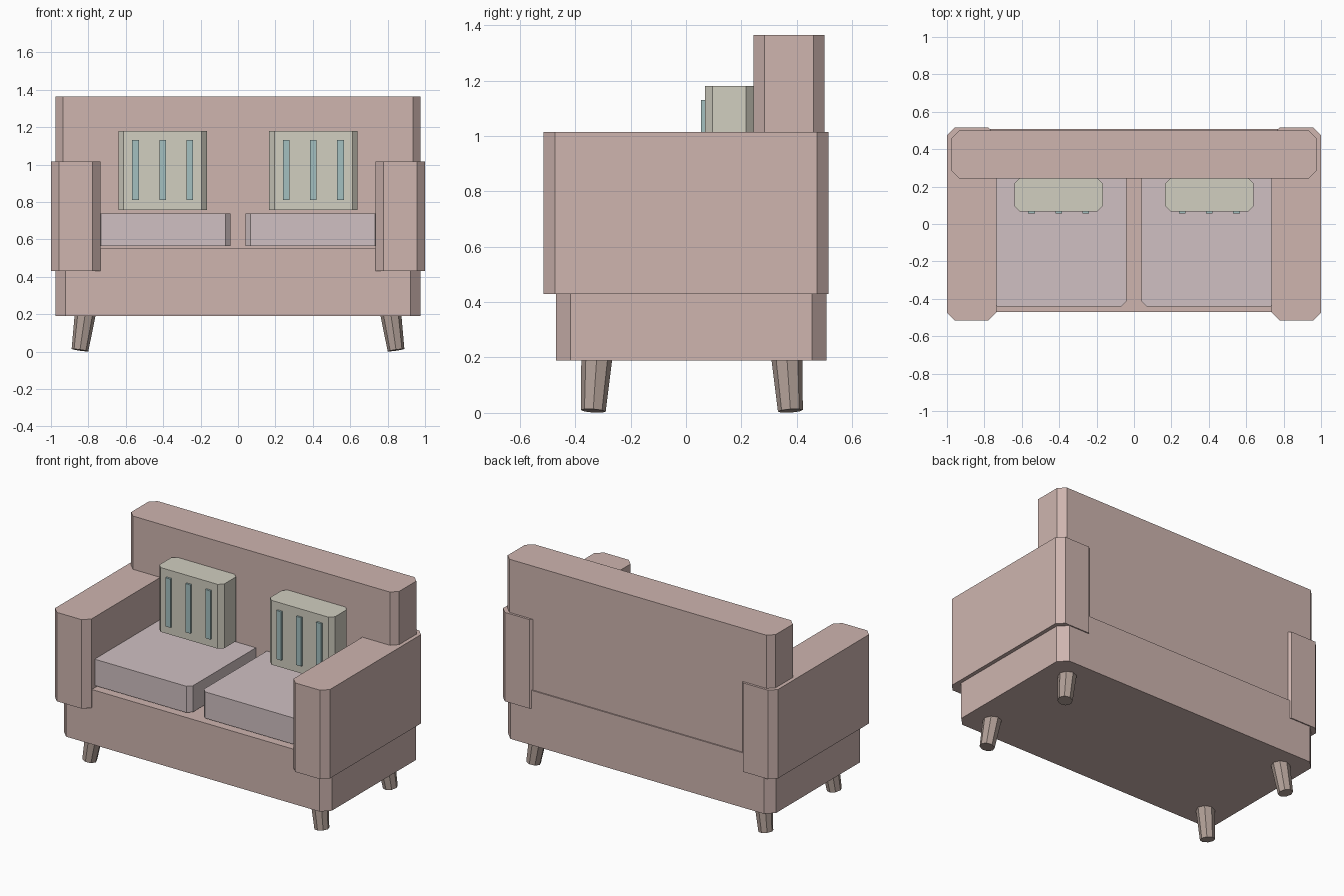
import bpy, bmesh
from mathutils import Vector, Matrix

if "Cube" in bpy.data.objects:
    bpy.data.objects.remove(bpy.data.objects["Cube"])


def material(name, rgb):
    m = bpy.data.materials.new(name)
    m.diffuse_color = (*rgb, 1)
    m.use_nodes = True
    m.node_tree.nodes["Principled BSDF"].inputs["Base Color"].default_value = m.diffuse_color
    return m


BODY = material("body_fabric", (0.62, 0.46, 0.43))
SEAT = material("seat_fabric", (0.63, 0.53, 0.54))
PILLOW = material("pillow_fabric", (0.64, 0.62, 0.53))
STRIPE = material("stripe_fabric", (0.37, 0.53, 0.53))
WOOD = material("leg_wood", (0.44, 0.35, 0.31))


def finish(bm, name, mat):
    bmesh.ops.recalc_face_normals(bm, faces=bm.faces)
    me = bpy.data.meshes.new(name)
    bm.to_mesh(me)
    bm.free()
    me.materials.append(mat)
    ob = bpy.data.objects.new(name, me)
    bpy.context.collection.objects.link(ob)
    return ob


def block(name, xs, ys, zs, cut, mat):
    """Box between the given ranges with its vertical edges chamfered."""
    bm = bmesh.new()
    bmesh.ops.create_cube(bm, size=1)
    for v in bm.verts:
        v.co = [r[0] if c < 0 else r[1] for c, r in zip(v.co, (xs, ys, zs))]
    if cut:
        upright = [e for e in bm.edges
                   if abs(e.verts[0].co.z - e.verts[1].co.z) > 1e-4]
        bmesh.ops.bevel(bm, geom=upright, offset=cut, segments=1,
                        affect='EDGES', profile=0.5)
    return finish(bm, name, mat)


def leg(name, top, bottom, r_top, r_bottom):
    """Tapered eight-sided leg leaning from top to bottom."""
    top, bottom = Vector(top), Vector(bottom)
    axis = top - bottom
    turn = Vector((0, 0, 1)).rotation_difference(axis).to_matrix().to_4x4()
    bm = bmesh.new()
    bmesh.ops.create_cone(bm, cap_ends=True, segments=8, radius1=r_bottom,
                          radius2=r_top, depth=axis.length,
                          matrix=Matrix.Translation((top + bottom) / 2) @ turn)
    return finish(bm, name, WOOD)


# Frame and backrest
block("base", (-0.975, 0.975), (-0.47, 0.508), (0.19, 0.55), 0.053, BODY)
block("backrest", (-0.975, 0.975), (0.243, 0.5), (0.55, 1.365), 0.04, BODY)

for side, s in (("left", -1), ("right", 1)):
    def span(a, b):
        return tuple(sorted((s * a, s * b)))

    # Armrest, seat cushion and pillow
    block(side + "_armrest", span(0.735, 1.0), (-0.515, 0.515),
          (0.43, 1.015), 0.042, BODY)
    block(side + "_seat_cushion", span(0.04, 0.76), (-0.44, 0.27),
          (0.565, 0.738), 0.028, SEAT)
    block(side + "_pillow", span(0.167, 0.639), (0.068, 0.245),
          (0.757, 1.18), 0.028, PILLOW)

    # Pillow stripes
    for i in (-1, 0, 1):
        x = 0.403 + i * 0.145
        block(f"{side}_pillow_stripe_{i + 2}", span(x - 0.018, x + 0.018),
              (0.055, 0.075), (0.81, 1.13), 0, STRIPE)

    # Splayed legs
    for end, d in (("front", -1), ("back", 1)):
        leg(f"{side}_{end}_leg", (s * 0.817, 0.021 + d * 0.343, 0.2),
            (s * 0.845, 0.021 + d * 0.356, 0.0075), 0.056, 0.045)
